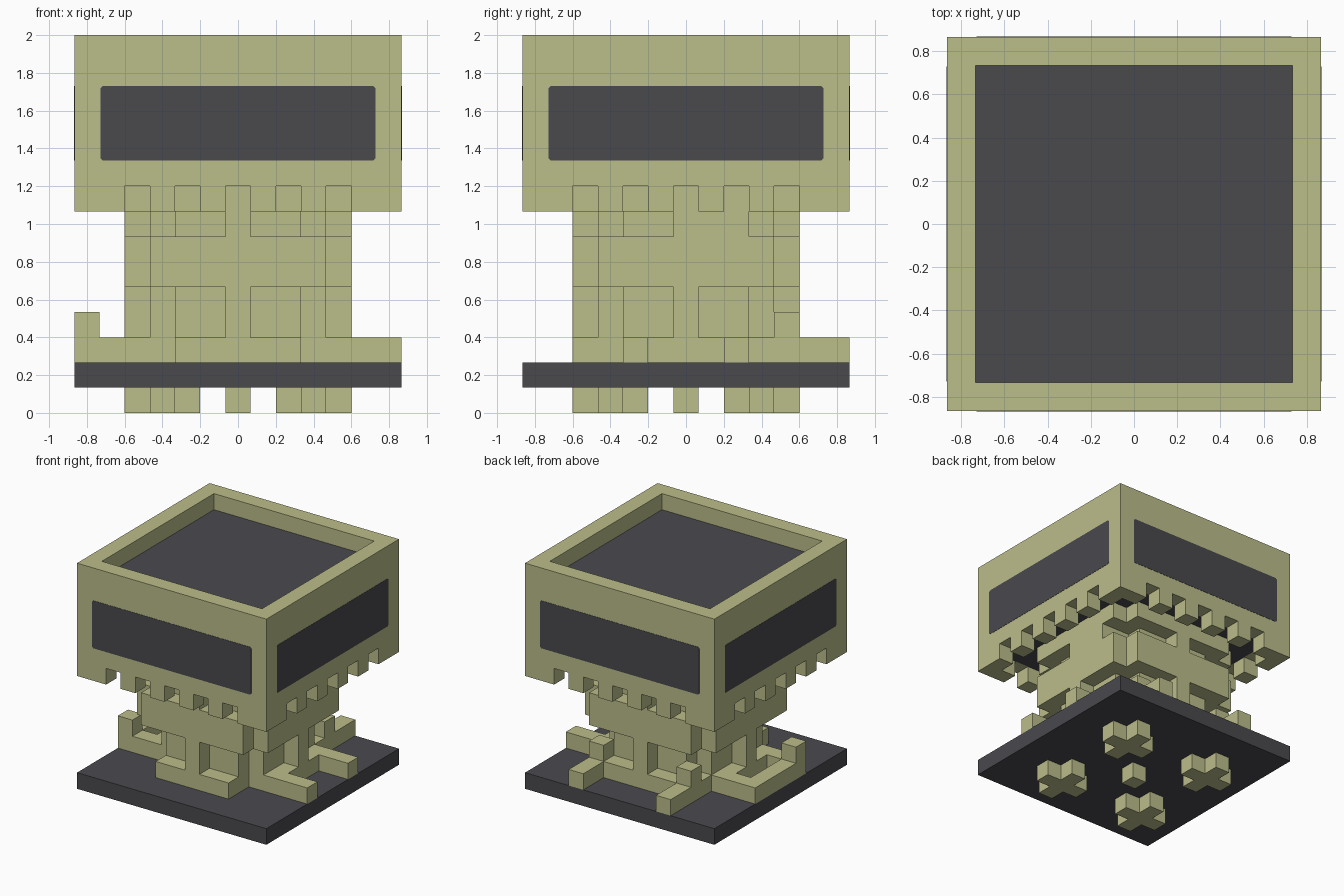
import bpy
import bmesh
from mathutils import Vector

U = 2 / 15  # size of one block

default_cube = bpy.data.objects.get("Cube")
if default_cube:
    bpy.data.objects.remove(default_cube)


def material(name, colour):
    mat = bpy.data.materials.new(name)
    mat.use_nodes = True
    mat.diffuse_color = colour
    mat.node_tree.nodes["Principled BSDF"].inputs["Base Color"].default_value = colour
    return mat


KHAKI = material("khaki", (0.50, 0.51, 0.255, 1))
CHARCOAL = material("charcoal", (0.068, 0.067, 0.076, 1))


def cells(xs, ys, zs):
    """Blocks in inclusive ranges; a single number means one block."""
    spans = [(s, s) if isinstance(s, int) else s for s in (xs, ys, zs)]
    rx, ry, rz = [range(a, b + 1) for a, b in spans]
    return {(x, y, z) for x in rx for y in ry for z in rz}


def finish(name, bm, mat):
    mesh = bpy.data.meshes.new(name)
    bm.to_mesh(mesh)
    bm.free()
    mesh.materials.append(mat)
    obj = bpy.data.objects.new(name, mesh)
    bpy.context.collection.objects.link(obj)
    return obj


def block_part(name, blocks, mat):
    """Outer skin of a set of blocks, with flat areas merged."""
    bm = bmesh.new()
    for cell in blocks:
        centre = Vector(cell) + Vector((0, 0, 0.5))
        for axis in range(3):
            for sign in (-1, 1):
                step = [0, 0, 0]
                step[axis] = sign
                if tuple(c + s for c, s in zip(cell, step)) in blocks:
                    continue
                n = Vector(step)
                a = Vector((0, 0, 0))
                a[(axis + 1) % 3] = 0.5
                b = n.cross(a)
                corners = (-a - b, a - b, a + b, -a + b)
                bm.faces.new([bm.verts.new((centre + n / 2 + c) * U) for c in corners])
    bmesh.ops.remove_doubles(bm, verts=bm.verts, dist=0.001)
    bmesh.ops.dissolve_limit(bm, angle_limit=0.01, verts=bm.verts, edges=bm.edges)
    return finish(name, bm, mat)


def notched(r, zs):
    """Square layer without its four corner columns."""
    return cells((-r, r), (-r, r), zs) - {
        c for x in (-r, r) for y in (-r, r) for c in cells(x, y, zs)}


# Base plate and the plus-shaped feet under it
block_part("base_plate", cells((-6, 6), (-6, 6), 1), CHARCOAL)
block_part("centre_foot", cells(0, 0, 0), KHAKI)
for x, side in ((-3, "right"), (3, "left")):
    for y, end in ((-3, "front"), (3, "back")):
        block_part(f"{end}_{side}_foot",
                   cells((x - 1, x + 1), y, 0) | cells(x, (y - 1, y + 1), 0), KHAKI)

# Plinth with reaching arms and small posts
plinth = cells((-2, 2), (-4, 4), 2) | cells((-4, 4), (-2, 2), 2)
for y in (-2, 2):
    plinth |= cells((-6, 6), y, 2)
for x in (-3, 3):
    plinth |= cells(x, (3, 6), 2) | cells(x, 4, 3)
plinth |= cells(-6, (-2, 2), 2) | cells(-6, -2, 3)

# Trunk: narrow, wide, narrow, wide, with a rib on each side
trunk = notched(3, (3, 7)) | notched(4, (5, 6)) | notched(4, 8)
trunk |= cells(0, (-4, 4), (3, 8)) | cells((-4, 4), 0, (3, 8))
trunk |= cells(4, (0, 2), 7)
block_part("trunk", plinth | trunk, KHAKI)

# Head walls with a toothed lower edge
walls = cells((-6, 6), (-6, 6), (8, 14)) - cells((-5, 5), (-5, 5), (8, 14))
for i in range(-4, 5, 2):
    for e in (-6, 6):
        walls -= cells(i, e, 8) | cells(e, i, 8)
block_part("head_walls", walls, KHAKI)
block_part("head_core", cells((-5, 5), (-5, 5), (9, 13)), CHARCOAL)

# Window plates with clipped corners, one per side
W, H, CLIP = 0.729, 0.197, 0.012
outline = [(-W + CLIP, -H), (W - CLIP, -H), (W, -H + CLIP), (W, H - CLIP),
           (W - CLIP, H), (-W + CLIP, H), (-W, H - CLIP), (-W, -H + CLIP)]
for turn, side in enumerate(("front", "left", "back", "right")):
    bm = bmesh.new()
    face = bm.faces.new([bm.verts.new((x, -6.5 * U + 0.002, z)) for x, z in outline])
    out = bmesh.ops.extrude_face_region(bm, geom=[face])["geom"]
    moved = [v for v in out if isinstance(v, bmesh.types.BMVert)]
    bmesh.ops.translate(bm, verts=moved, vec=(0, -0.004, 0))
    bmesh.ops.recalc_face_normals(bm, faces=bm.faces)
    window = finish(f"{side}_window", bm, CHARCOAL)
    window.location.z = 11.5 * U
    window.rotation_euler.z = turn * 1.5707963
